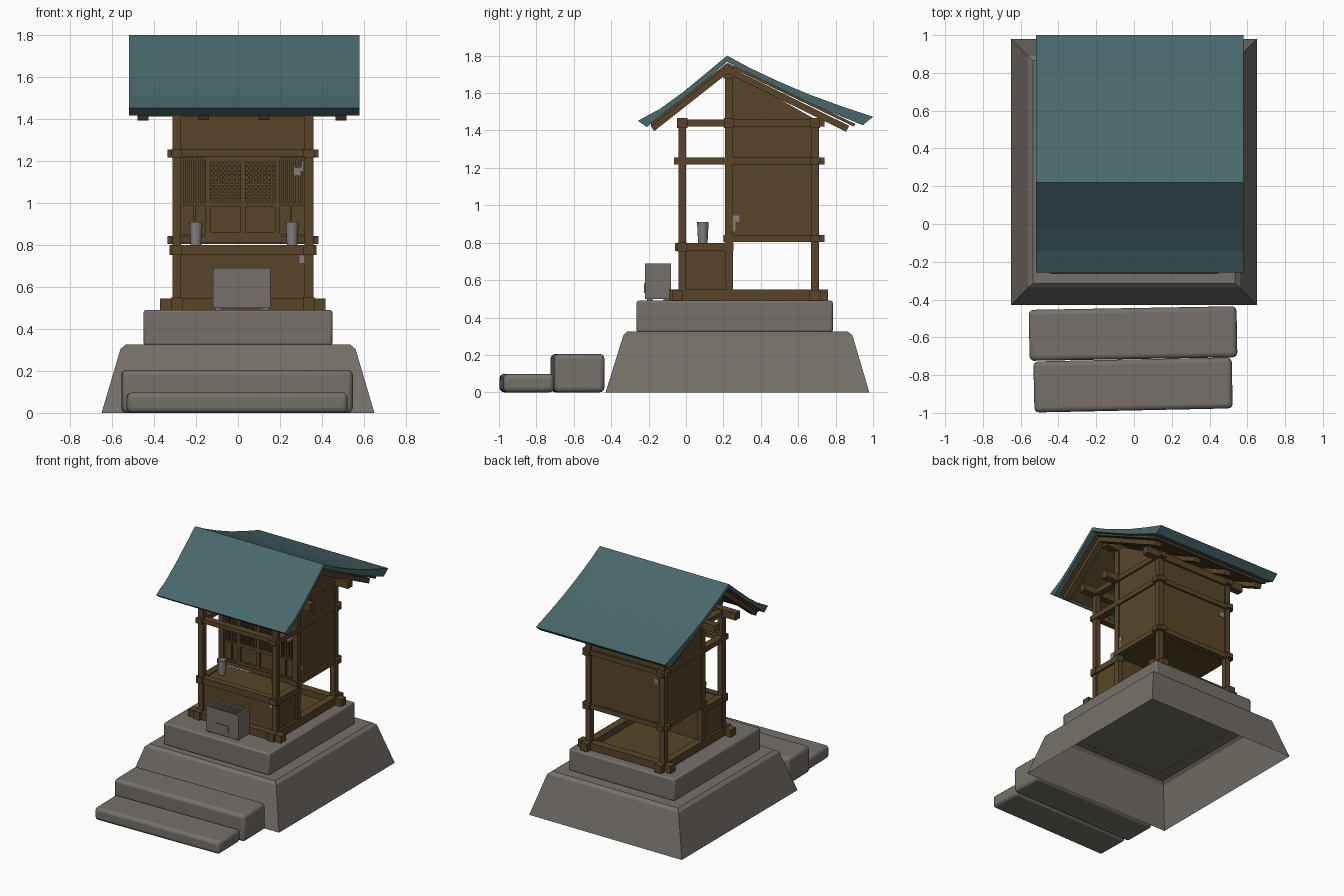
import bpy, bmesh, math
from mathutils import Matrix, Vector

if "Cube" in bpy.data.objects:
    bpy.data.objects.remove(bpy.data.objects["Cube"])


def material(name, rgb):
    m = bpy.data.materials.new(name)
    m.diffuse_color = (*rgb, 1)
    m.use_nodes = True
    m.node_tree.nodes["Principled BSDF"].inputs["Base Color"].default_value = m.diffuse_color
    return m


WOOD = material("brown wood", (0.098, 0.060, 0.022))
STONE = material("warm grey stone", (0.180, 0.162, 0.142))
TEAL = material("teal roof", (0.066, 0.138, 0.148))
GREY = material("pale grey", (0.22, 0.215, 0.21))

CX = 0.023            # shrine centre line in x
PX = 0.315            # post offset from the centre line
YF, YM, YB = -0.02, 0.23, 0.69   # front, middle and back post rows


def finish(name, bm, mat, bevel=0, segs=1):
    bmesh.ops.recalc_face_normals(bm, faces=bm.faces)
    me = bpy.data.meshes.new(name)
    bm.to_mesh(me)
    bm.free()
    ob = bpy.data.objects.new(name, me)
    bpy.context.collection.objects.link(ob)
    me.materials.append(mat)
    if bevel:
        b = ob.modifiers.new("bevel", 'BEVEL')
        b.width, b.segments = bevel, segs
        if segs > 1:
            bpy.context.view_layer.objects.active = ob
            ob.select_set(True)
            bpy.ops.object.shade_smooth_by_angle(angle=math.radians(35))
            ob.select_set(False)
    return ob


def boxes(name, items, mat=WOOD, bevel=0, segs=1):
    """One object from boxes given as (x0, x1, y0, y1, z0, z1)."""
    bm = bmesh.new()
    for x0, x1, y0, y1, z0, z1 in items:
        m = Matrix.Translation(((x0 + x1) / 2, (y0 + y1) / 2, (z0 + z1) / 2)) \
            @ Matrix.Diagonal((x1 - x0, y1 - y0, z1 - z0, 1))
        bmesh.ops.create_cube(bm, size=1, matrix=m)
    return finish(name, bm, mat, bevel, segs)


def prisms(name, profile, spans, mat=WOOD):
    """Extrude a (y, z) profile along x over every (x0, x1) span."""
    bm = bmesh.new()
    for x0, x1 in spans:
        f = bm.faces.new([bm.verts.new((x0, y, z)) for y, z in profile])
        r = bmesh.ops.extrude_face_region(bm, geom=[f])
        bmesh.ops.translate(bm, vec=(x1 - x0, 0, 0),
                            verts=[v for v in r['geom'] if isinstance(v, bmesh.types.BMVert)])
    return finish(name, bm, mat)


def frustum(name, rings, mat, cap_bottom=False, bevel=0):
    """Rectangular rings (x0, x1, y0, y1, z) joined from bottom to top."""
    bm = bmesh.new()
    loops = [[bm.verts.new(p) for p in ((a, c, z), (b, c, z), (b, d, z), (a, d, z))]
             for a, b, c, d, z in rings]
    for lo, hi in zip(loops, loops[1:]):
        for i in range(4):
            j = (i + 1) % 4
            bm.faces.new((lo[i], lo[j], hi[j], hi[i]))
    bm.faces.new(loops[-1])
    if cap_bottom:
        bm.faces.new(loops[0][::-1])
    return finish(name, bm, mat, bevel, 1)


# stone base, hollow underneath, and slab
frustum("stone_base", [(-.65, .65, -.43, .98, 0), (-.56, .56, -.335, .89, .305),
                       (-.535, .535, -.315, .865, .325)], STONE)
boxes("stone_slab", [(-.45, .45, -.265, .785, .32, .49)], STONE, .012, 2)

# two rough steps, slightly turned
for name, size, loc, turn in (("upper_step", (1.10, .27, .205), (-.005, -.58, .1025), 1.0),
                              ("lower_step", (1.05, .27, .098), (-.005, -.852, .049), 1.2)):
    w, d, h = size
    s = boxes(name, [(-w / 2, w / 2, -d / 2, d / 2, -h / 2, h / 2)], STONE, .025, 3)
    s.location, s.rotation_euler.z = loc, math.radians(turn)

# ground sills and inner floor
sills = [(CX + s * PX - .028, CX + s * PX + .028, -.09, .76, .488, .55) for s in (-1, 1)]
sills += [(CX - .395, CX + .395, y - .03, y + .03, .488, .545) for y in (YF - .025, YB)]
boxes("ground_sills", sills)
boxes("ground_floor", [(CX - PX, CX + PX, YF, YB, .488, .50)])

# posts
posts = []
for s in (-1, 1):
    x = CX + s * PX
    for y, top in ((YF, 1.46), (YM, 1.70), (YB, 1.46)):
        posts.append((x - .021, x + .021, y - .021, y + .021, .49, top))
boxes("posts", posts)

# tie beams along the sides and across
ties = []
for s in (-1, 1):
    x = CX + s * PX
    for y0, y1, z0, z1 in ((-.06, .255, .755, .798), (.20, .74, .805, .842),
                           (-.065, .74, 1.218, 1.256), (-.04, .74, 1.42, 1.458)):
        ties.append((x - .026, x + .026, y0, y1, z0, z1))
for y, z0, z1, e in ((YF, .753, .80, .35), (YM, .812, .842, .34), (YB, .805, .842, .36),
                     (YF, 1.22, 1.254, .342), (YM, 1.218, 1.256, .342), (YB, 1.218, 1.256, .36)):
    ties.append((CX - e, CX + e, y - .025, y + .025, z0, z1))
boxes("tie_beams", ties)

# purlins under the roof
boxes("purlins", [(CX - .45, CX + .45, y - .027, y + .027, z - .028, z + .028)
                  for y, z in ((YF, 1.44), (YM, 1.44), (YB, 1.44), (YM - .003, 1.705))])

# porch box
boxes("porch_box", [
    (CX - PX, CX + PX, YF - .008, YF + .012, .54, .76),
    (CX - PX, CX + PX, YM - .012, YM + .008, .54, .79),
    (CX - PX, CX + PX, YF, YM, .775, .79)]
    + [(CX + s * PX - .01, CX + s * PX + .01, YF, YM, .54, .76) for s in (-1, 1)])

# body walls and floor
prisms("gable_walls", [(YM, .83), (YB, .83), (YB, 1.46), (YM, 1.72)],
       [(CX + s * PX - .01, CX + s * PX + .01) for s in (-1, 1)])
boxes("body_walls", [(CX - PX, CX + PX, YB - .01, YB + .01, .83, 1.46),
                     (CX - PX, CX + PX, YM - .01, YM + .01, 1.24, 1.70),
                     (CX - PX, CX + PX, YM, YB, .812, .83)])

# shrine front: frame members, lower panels and doors
DW = .165             # door width
front = [(CX - PX, CX + PX, .228, .24, .83, 1.0)]
for x in (-DW, 0, DW):
    front.append((CX + x - .012, CX + x + .012, .21, .242, .84, 1.22))
for s in (-1, 1):
    a, b = sorted((CX + s * DW, CX + s * .30))
    front += [(a, b, .214, .24, .985, 1.0), (a, b, .214, .24, 1.205, 1.22),
              (a, b, .214, .24, .84, .853)]
    a, b = sorted((CX, CX + s * DW))
    front += [(a, b, .212, .24, .98, 1.005), (a, b, .212, .24, 1.195, 1.22),
              (a, b, .212, .24, .84, .862)]
    mid = CX + s * (DW + .065)
    front.append((mid - .004, mid + .004, .216, .24, .85, .985))
boxes("shrine_front", front)

# door lattices and slatted side windows
lattice = []
for s in (-1, 1):
    for i in range(1, 7):
        x = CX + s * (.008 + i * .0215)
        lattice.append((x - .0045, x + .0045, .219, .229, 1.0, 1.2))
    for j in range(1, 9):
        z = 1.002 + j * .0217
        a, b = sorted((CX, CX + s * DW))
        lattice.append((a, b, .221, .231, z - .0045, z + .0045))
    for i in range(6):
        x = CX + s * (DW + .022 + i * .0205)
        lattice.append((x - .006, x + .006, .219, .233, .99, 1.21))
boxes("lattice", lattice)

# curved roof sheet
top = [(-.257, 1.452), (-.14, 1.515), (-.02, 1.602), (.10, 1.70), (.22, 1.80),
       (.34, 1.735), (.50, 1.66), (.66, 1.592), (.83, 1.53), (1.0, 1.473)]
under = [(.945, 1.428), (.80, 1.488), (.65, 1.552), (.50, 1.625), (.35, 1.70), (.22, 1.767),
         (.11, 1.673), (.0, 1.582), (-.11, 1.50), (-.21, 1.418)]
prisms("roof_sheet", top + under, [(-.52, .58)], TEAL)


# roof boards and rafters share one bent profile
def chevron(front_y, front_z, ridge_z, back_y, back_z, t):
    return [(front_y, front_z), (.222, ridge_z), (back_y, back_z),
            (back_y - t * .5, back_z - t), (.222, ridge_z - t * 1.2), (front_y + t * .6, front_z - t)]


prisms("roof_boards", chevron(-.19, 1.438, 1.762, .905, 1.435, .014), [(-.49, .545)])
prisms("rafters", chevron(-.19, 1.428, 1.744, .872, 1.425, .032),
       [(x - .026, x + .026) for x in (-.453, -.163, .124, .49)])

# offering box with slats, drawer and feet
bx0, bx1, by0, by1 = -.118, .155, -.218, -.08
box = [(bx0, bx1, by0, by0 + .014, .50, .69), (bx0, bx1, by1 - .014, by1, .50, .69),
       (bx0, bx0 + .014, by0, by1, .50, .69), (bx1 - .014, bx1, by0, by1, .50, .69),
       (bx0, bx1, by0, by1, .50, .64), (-.038, .07, by0 - .006, by0, .53, .583)]
box += [(bx0 + .03 + i * .03, bx0 + .042 + i * .03, by0, by1, .66, .682) for i in range(8)]
box += [(x, x + .03, y, y + .03, .488, .50) for x in (bx0 + .01, bx1 - .04) for y in (by0 + .01, by1 - .04)]
boxes("offering_box", box, STONE)

# two tapered vases on the porch
bm = bmesh.new()
for x in (-.20, .258):
    R = bmesh.ops.create_cone(bm, cap_ends=True, segments=16, radius1=.025, radius2=.031, depth=.115,
                              matrix=Matrix.Translation((x, .09, .8525)))
    lid = max((f for v in R['verts'] for f in v.link_faces), key=lambda f: f.calc_center_median().z)
    bmesh.ops.inset_region(bm, faces=[lid], thickness=.006)
    bmesh.ops.translate(bm, verts=lid.verts, vec=(0, 0, -.05))
vases = finish("vases", bm, GREY)
bpy.context.view_layer.objects.active = vases
vases.select_set(True)
bpy.ops.object.shade_smooth_by_angle(angle=math.radians(35))

# small pale paper tags stuck to the walls
boxes("paper_tags", [(.265, .30, .212, .217, 1.13, 1.17), (.30, .31, .212, .217, 1.15, 1.20),
                     (.292, .32, -.032, -.027, .715, .75),
                     (.347, .351, .245, .265, .86, .91), (.347, .351, .245, .285, .91, .945),
                     (-.26, -.225, .70, .704, 1.14, 1.18)], GREY)
